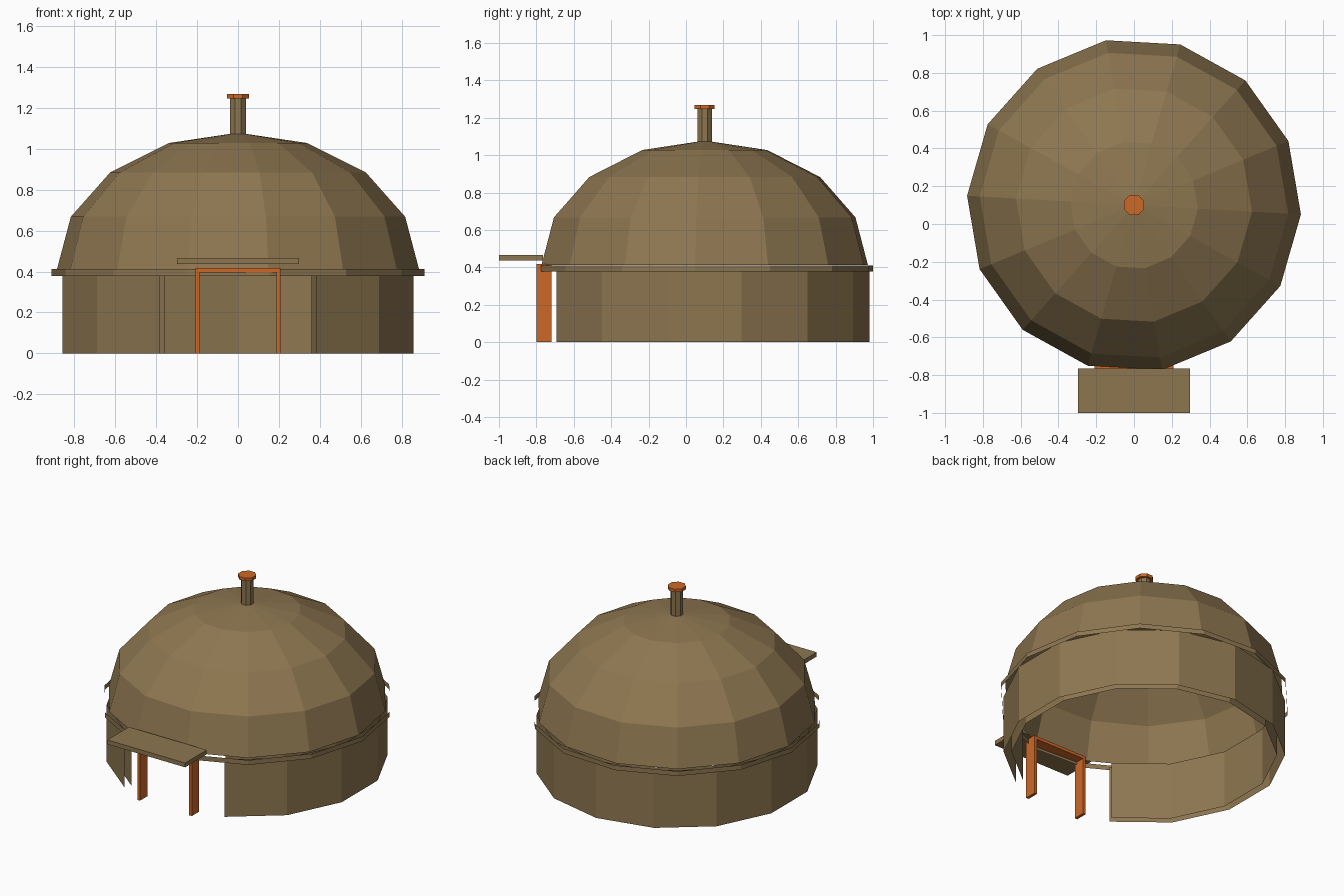
import bpy
import bmesh
import math

if "Cube" in bpy.data.objects:
    bpy.data.objects.remove(bpy.data.objects["Cube"])

SIDES = 14
CY = 0.10                      # centre of the round body along y
TURN = math.radians(-3.2)      # slight turn of dome and eave


def material(name, rgb):
    m = bpy.data.materials.new(name)
    m.diffuse_color = (*rgb, 1.0)
    m.use_nodes = True
    m.node_tree.nodes["Principled BSDF"].inputs["Base Color"].default_value = m.diffuse_color
    return m


BROWN = material("tan_brown", (0.270, 0.183, 0.081))
ORANGE = material("burnt_orange", (0.610, 0.140, 0.020))


def finish(name, bm, mat):
    me = bpy.data.meshes.new(name)
    bm.to_mesh(me)
    bm.free()
    me.materials.append(mat)
    ob = bpy.data.objects.new(name, me)
    bpy.context.collection.objects.link(ob)
    return ob


def box(name, x0, x1, y0, y1, z0, z1, mat):
    bm = bmesh.new()
    bmesh.ops.create_cube(bm, size=1)
    for v in bm.verts:
        v.co = ((x0 + x1) / 2 + v.co.x * (x1 - x0),
                (y0 + y1) / 2 + v.co.y * (y1 - y0),
                (z0 + z1) / 2 + v.co.z * (z1 - z0))
    return finish(name, bm, mat)


def lathe(bm, profile, start, count, sides, inward=False):
    """Sweep (radius, z) points over `count` steps of a `sides`-gon."""
    step = 2 * math.pi / sides

    def ring(i):
        a = start + i * step
        return [bm.verts.new((r * math.cos(a), CY + r * math.sin(a), z))
                for r, z in profile]

    closed = count == sides
    rings = [ring(i) for i in range(count if closed else count + 1)]
    for i in range(count):
        a, b = rings[i], rings[(i + 1) % len(rings)]
        for j in range(len(profile) - 1):
            quad = [a[j], b[j], b[j + 1], a[j + 1]]
            bm.faces.new(quad[::-1] if inward else quad)
    bmesh.ops.remove_doubles(bm, verts=bm.verts, dist=1e-5)


# Round wall: outer and inner skins, open for two sides at the front
bm = bmesh.new()
first = -math.pi / 2 + 2 * math.pi / SIDES
lathe(bm, [(0.88, 0), (0.88, 0.395)], first, SIDES - 2, SIDES)
lathe(bm, [(0.83, 0), (0.83, 0.395)], first, SIDES - 2, SIDES, inward=True)
finish("round_wall", bm, BROWN)

# Thin eave band around the foot of the dome
bm = bmesh.new()
lathe(bm, [(0.912, 0.378), (0.912, 0.411)], TURN, SIDES, SIDES)
finish("eave_band", bm, BROWN)

# Faceted dome roof
bm = bmesh.new()
profile = [(0.885 * math.cos(t), 0.413 + 0.665 * math.sin(t))
           for t in (k * math.pi / 8 for k in range(5))]
lathe(bm, profile, TURN, SIDES, SIDES)
finish("dome_roof", bm, BROWN)

# Chimney and its cap
for name, r, z0, z1, mat in (("chimney", 0.041, 1.05, 1.246, BROWN),
                             ("chimney_cap", 0.058, 1.246, 1.267, ORANGE)):
    bm = bmesh.new()
    lathe(bm, [(0, z0), (r, z0), (r, z1), (0, z1)], math.pi / 8, 8, 8)
    finish(name, bm, mat)

# Door frame: two posts and a lintel
for side, name in ((-1, "left_door_post"), (1, "right_door_post")):
    xs = sorted((side * 0.188, side * 0.208))
    box(name, *xs, -0.80, -0.72, 0, 0.396, ORANGE)
box("door_lintel", -0.208, 0.208, -0.80, -0.72, 0.396, 0.417, ORANGE)

# Flat canopy above the door
box("door_canopy", -0.297, 0.297, -1.0, -0.765, 0.436, 0.466, BROWN)
